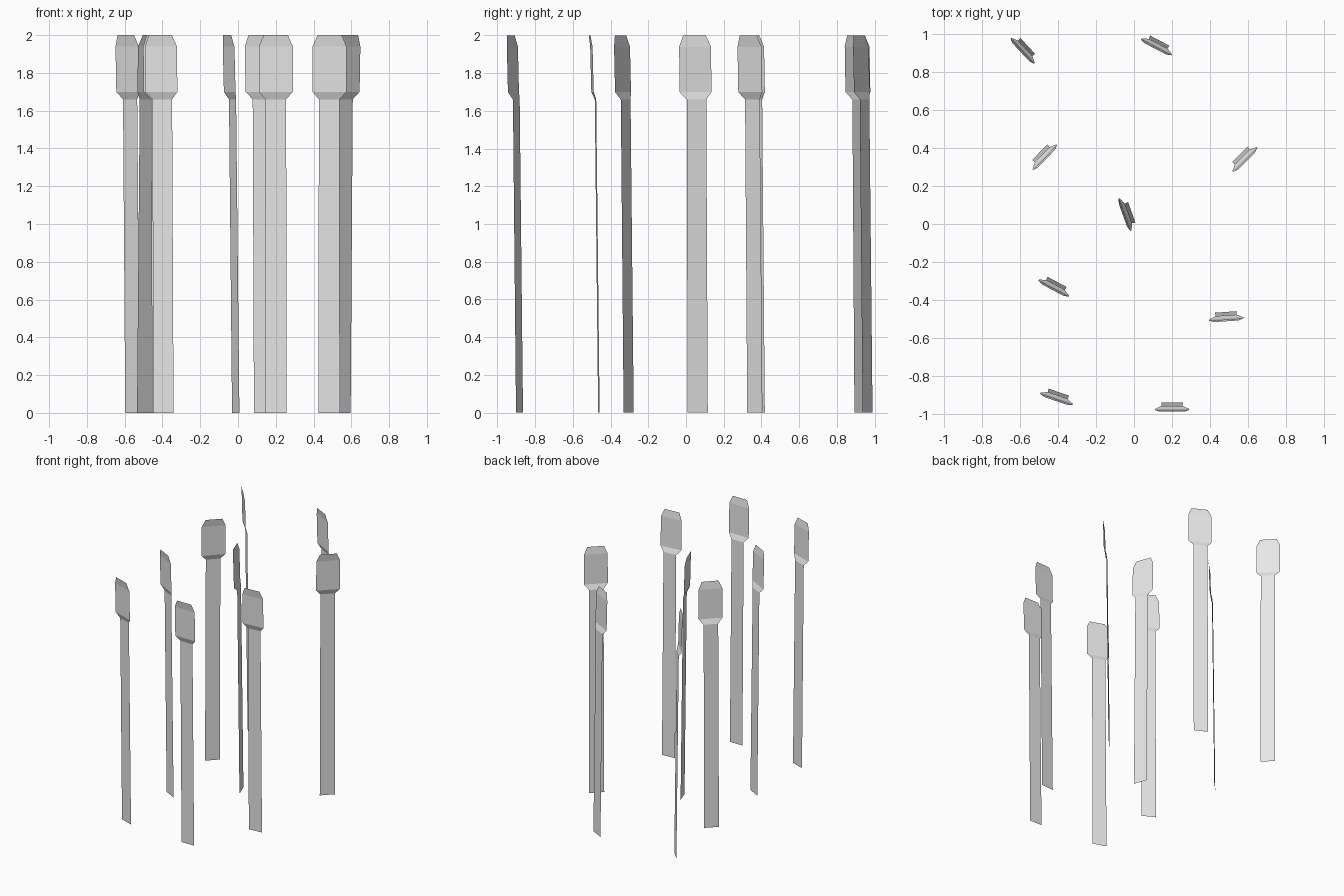
import bpy
import math

cube = bpy.data.objects.get("Cube")
if cube:
    bpy.data.objects.remove(cube, do_unlink=True)

# One plain grey for every blade
GREY = (0.8, 0.8, 0.8, 1)
mat = bpy.data.materials.new("light grey")
mat.use_nodes = True
mat.diffuse_color = GREY
mat.node_tree.nodes["Principled BSDF"].inputs["Base Color"].default_value = GREY

# Blade outline: (height, half width, forward lean)
PROFILE = [
    (0.00, 0.057, 0.000),
    (1.66, 0.055, 0.018),
    (1.70, 0.090, 0.034),
    (1.94, 0.090, 0.040),
    (2.00, 0.064, 0.049),
]

# Foot of each blade: (x, y, turn in degrees)
PLACES = [
    (-0.558, 0.935, -47),
    (0.135, 0.963, -27.5),
    (-0.495, 0.377, 46),
    (0.556, 0.365, 45),
    (-0.012, 0.062, -70),
    (-0.404, -0.304, -28),
    (0.482, -0.462, 4),
    (-0.395, -0.883, -19),
    (0.200, -0.937, 0),
]


def blade_mesh():
    """Thin folded sheet: a long stem with a wider chamfered head."""
    verts = [(side * half, -lean, z)
             for z, half, lean in PROFILE for side in (-1, 1)]
    faces = [(2 * i, 2 * i + 1, 2 * i + 3, 2 * i + 2)
             for i in range(len(PROFILE) - 1)]
    mesh = bpy.data.meshes.new("reed_blade")
    mesh.from_pydata(verts, [], faces)
    mesh.materials.append(mat)
    return mesh


# Scatter the blades
mesh = blade_mesh()
for n, (x, y, turn) in enumerate(PLACES, 1):
    reed = bpy.data.objects.new(f"reed_{n}", mesh)
    reed.location = (x, y, 0)
    reed.rotation_euler.z = math.radians(turn)
    bpy.context.collection.objects.link(reed)
